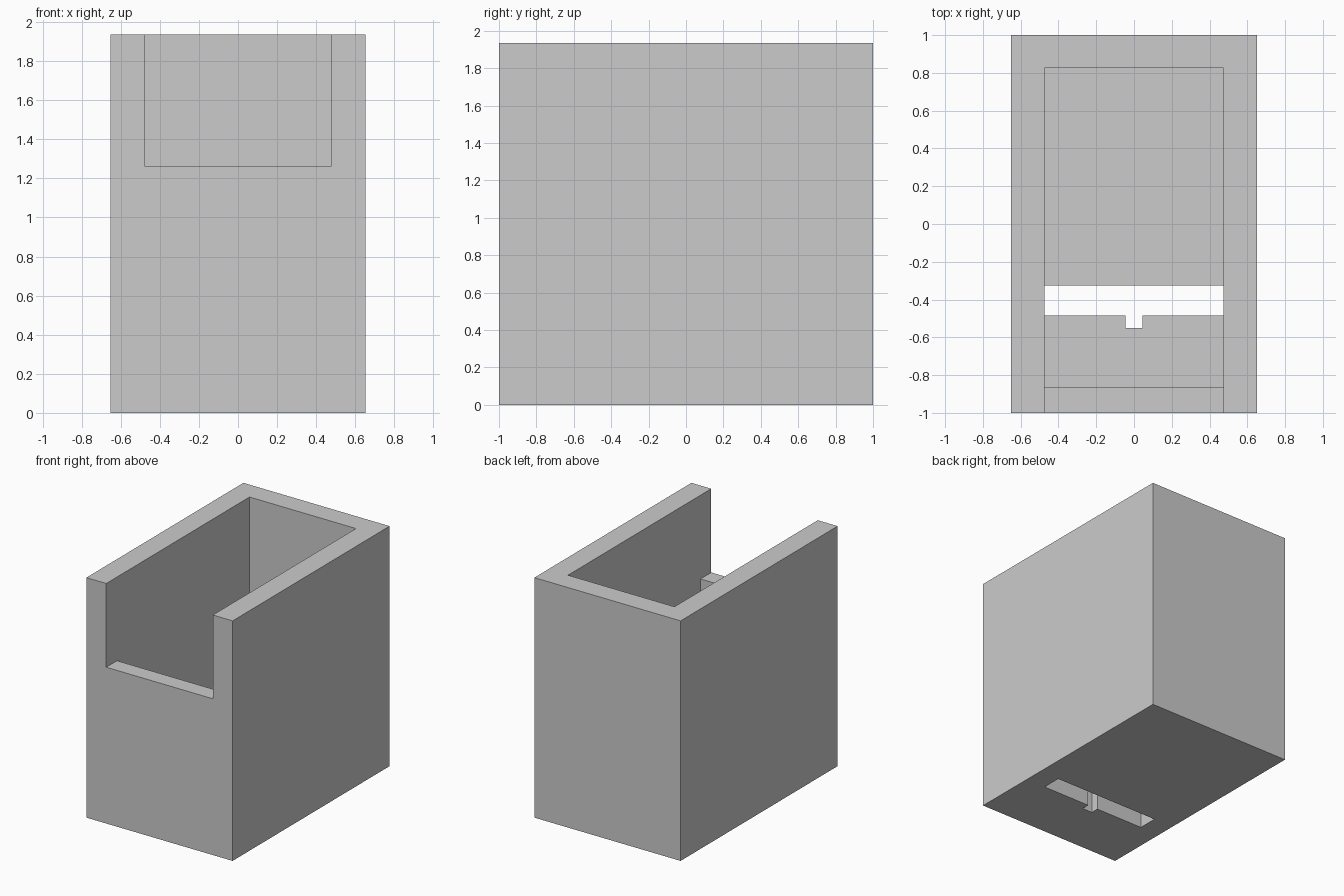
import bpy
import bmesh

default = bpy.data.objects.get("Cube")
if default:
    bpy.data.objects.remove(default, do_unlink=True)

grey = bpy.data.materials.new("light_grey")
grey.use_nodes = True
grey.diffuse_color = (0.6, 0.6, 0.6, 1)
grey.node_tree.nodes["Principled BSDF"].inputs["Base Color"].default_value = (0.6, 0.6, 0.6, 1)


def prism(name, half_width, profile):
    """Extrude a (y, z) profile across x, centred on x = 0."""
    bm = bmesh.new()
    face = bm.faces.new([bm.verts.new((-half_width, y, z)) for y, z in profile])
    extruded = bmesh.ops.extrude_face_region(bm, geom=[face])["geom"]
    moved = [g for g in extruded if isinstance(g, bmesh.types.BMVert)]
    bmesh.ops.translate(bm, verts=moved, vec=(2 * half_width, 0, 0))
    bmesh.ops.recalc_face_normals(bm, faces=bm.faces)
    mesh = bpy.data.meshes.new(name)
    bm.to_mesh(mesh)
    bm.free()
    mesh.materials.append(grey)
    obj = bpy.data.objects.new(name, mesh)
    bpy.context.collection.objects.link(obj)
    return obj


def rect(y0, y1, z0, z1):
    return [(y0, z0), (y1, z0), (y1, z1), (y0, z1)]


def cut(target, cutter):
    """Subtract the cutter, bake the result and discard the cutter."""
    cutter.hide_render = True
    mod = target.modifiers.new("cut", "BOOLEAN")
    mod.operation = "DIFFERENCE"
    mod.solver = "EXACT"
    mod.object = cutter
    bpy.context.view_layer.objects.active = target
    bpy.ops.object.modifier_apply(modifier=mod.name)
    bpy.data.objects.remove(cutter, do_unlink=True)


HEIGHT, FLOOR, LIP = 1.935, 0.175, 1.26
FRONT, BACK = -0.863, 0.825          # inner faces of the end walls
SLOT_FRONT, SLOT_BACK = -0.485, -0.325

# Outer block
holder = prism("open_front_holder", 0.652, rect(-1, 1, 0, HEIGHT))

# Cavity, lowered front opening and floor slot share one width
cavity = prism("cavity_cutter", 0.475, [
    (FRONT, FLOOR), (SLOT_FRONT, FLOOR), (SLOT_FRONT, -0.2), (SLOT_BACK, -0.2),
    (SLOT_BACK, FLOOR), (BACK, FLOOR), (BACK, 2.2), (-1.2, 2.2), (-1.2, LIP), (FRONT, LIP),
])
cut(holder, cavity)

# Small key notch in the front edge of the slot
cut(holder, prism("notch_cutter", 0.045, rect(-0.55, -0.4, -0.2, 0.4)))
